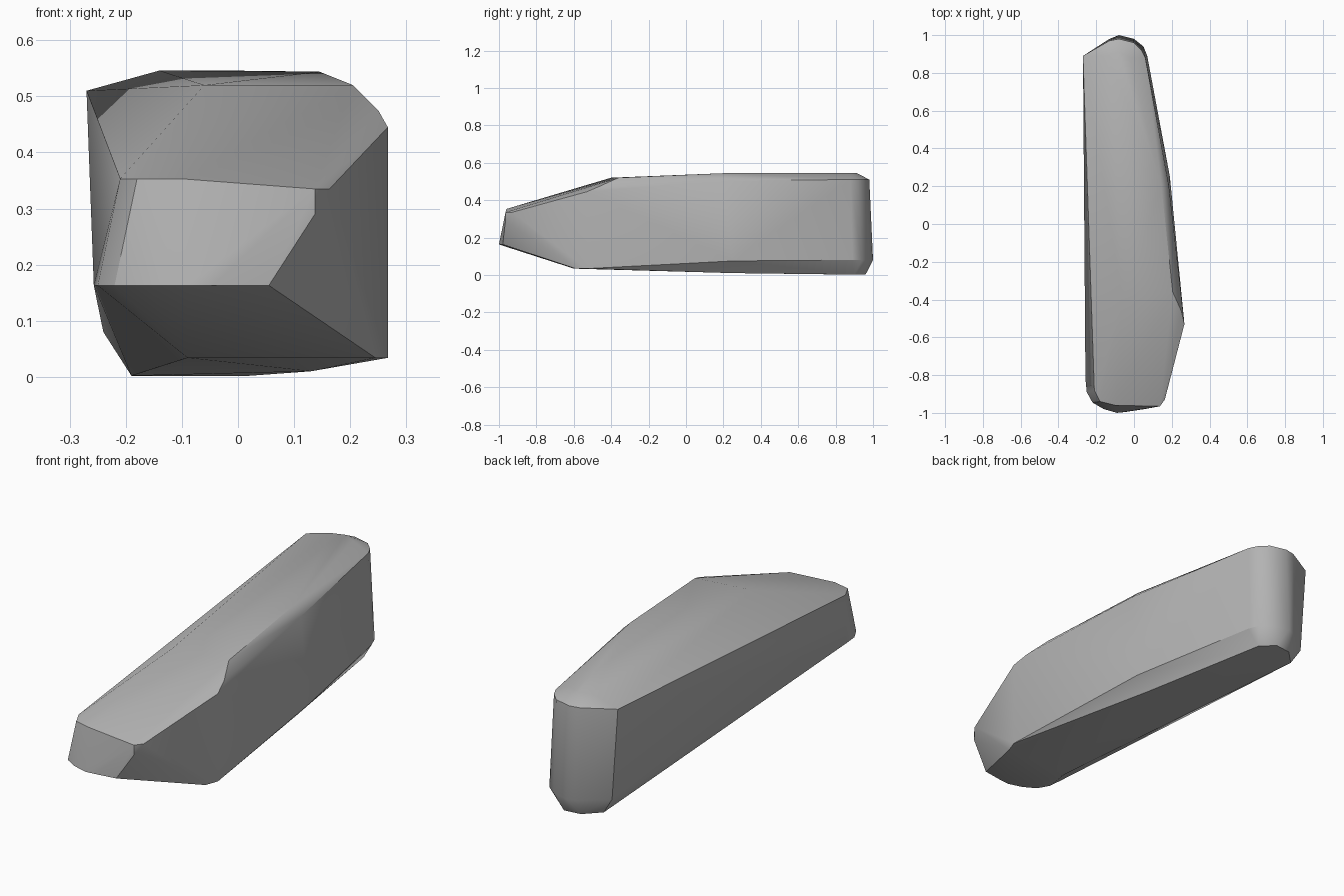
import bpy
import bmesh
import math

# Remove the default cube only
default_cube = bpy.data.objects.get("Cube")
if default_cube:
    bpy.data.objects.remove(default_cube, do_unlink=True)


def flat_material(name, colour):
    material = bpy.data.materials.new(name)
    material.use_nodes = True
    material.diffuse_color = colour
    shader = material.node_tree.nodes["Principled BSDF"]
    shader.inputs["Base Color"].default_value = colour
    return material


def add_contour(mesh, height, outline):
    """Add the corners of one level contour, given in hundredths."""
    for x, y in outline:
        mesh.verts.new((x / 100, y / 100, height / 100))


def add_corners(mesh, corners):
    """Add free corners, given in hundredths."""
    for corner in corners:
        mesh.verts.new([value / 100 for value in corner])


stone = bmesh.new()

# Rounded back end: underside, lower rim, upper rim and crown
add_contour(stone, 0.2, [(-19, 88), (-12, 95), (-4, 96), (2, 90)])
add_contour(stone, 8, [(-24, 89), (-13, 98), (-8, 100), (0, 98), (5, 94), (7, 89)])
add_contour(stone, 51, [(-27, 89), (-13, 97), (-8, 98), (0, 96), (4, 92), (6, 88)])
add_contour(stone, 54.6, [(-14, 89), (-8, 91), (-2, 88)])

# Middle: bevelled long edge on the broad side
add_corners(stone, [(14.5, 20, 54.4), (18.5, 20, 50.5), (19, 25, 7.5), (13, 25, 1)])

# Shoulder where the top begins to slope toward the nose
add_contour(stone, 52, [(-6, -40), (20.5, -36)])
add_corners(stone, [(25, -46, 47.5), (26.7, -53, 44.5)])

# Keel edge where the underside rises toward the nose
add_contour(stone, 3.4, [(-9, -60), (24.5, -59), (26.7, -53)])

# Nose: lower lip, upper lip and blunt corner
add_contour(stone, 16.3, [(-25.7, -82), (-25, -89), (-22, -94.5), (-16, -98),
                          (-9, -100), (-4.5, -99.5), (5.5, -98)])
add_contour(stone, 35.3, [(-21, -88), (-18, -94), (-10, -96)])
add_corners(stone, [(13.7, -96.5, 29), (13.7, -96.5, 33.5), (16.3, -93, 33.5)])

# Wrap all corners in one faceted skin and merge coplanar facets
hull = bmesh.ops.convex_hull(stone, input=stone.verts)
unused = {item for item in hull["geom_interior"] + hull["geom_unused"]
          if isinstance(item, bmesh.types.BMVert)}
bmesh.ops.delete(stone, geom=list(unused), context="VERTS")
bmesh.ops.dissolve_limit(stone, angle_limit=math.radians(1),
                         verts=stone.verts, edges=stone.edges)
bmesh.ops.recalc_face_normals(stone, faces=stone.faces)

mesh_data = bpy.data.meshes.new("long_stone")
stone.to_mesh(mesh_data)
stone.free()
mesh_data.materials.append(flat_material("stone grey", (0.45, 0.45, 0.45, 1)))

long_stone = bpy.data.objects.new("long_stone", mesh_data)
bpy.context.collection.objects.link(long_stone)

# Soft shading over shallow facets, crisp main edges
bpy.ops.object.select_all(action="DESELECT")
long_stone.select_set(True)
bpy.context.view_layer.objects.active = long_stone
bpy.ops.object.shade_smooth_by_angle(angle=math.radians(30))
